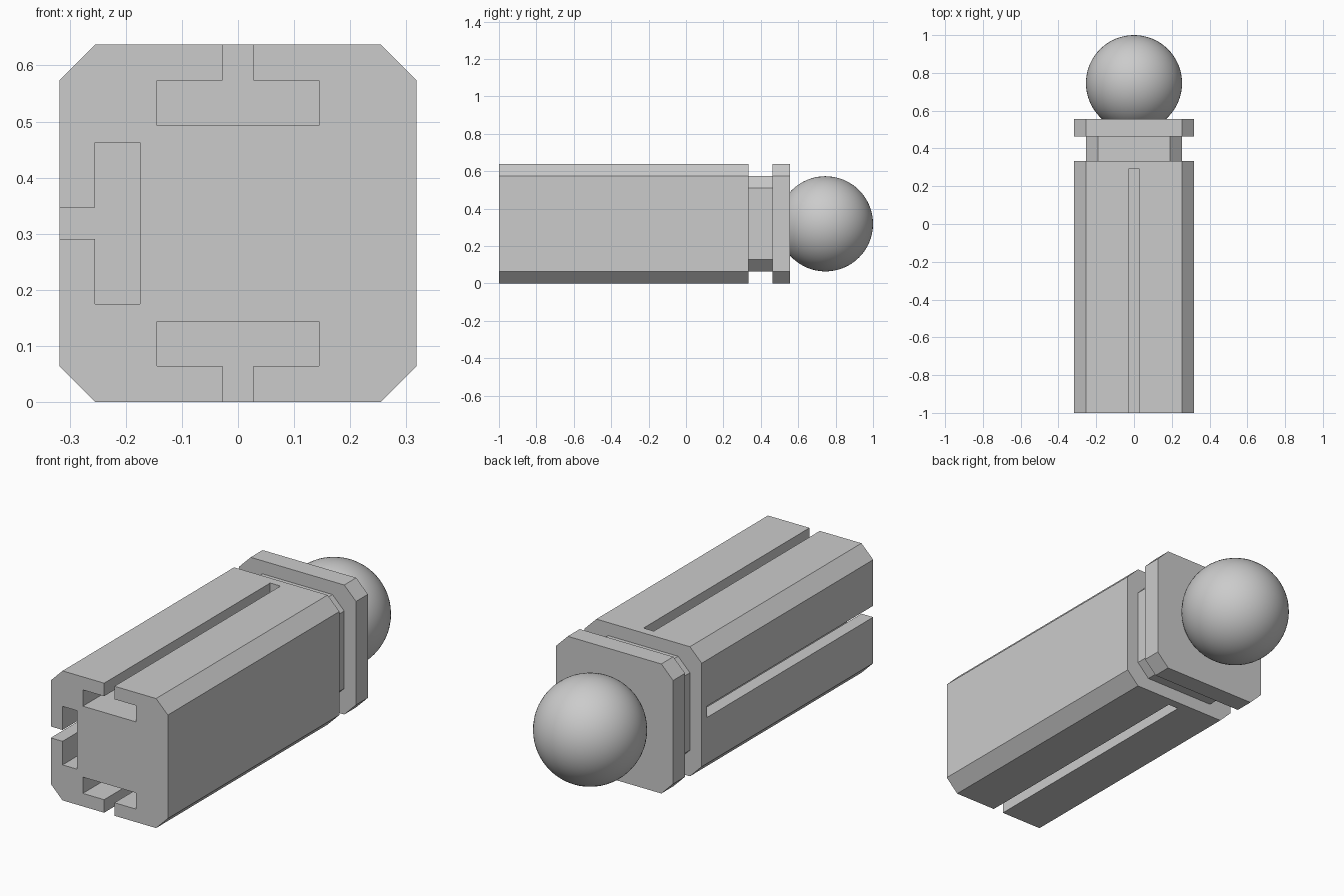
import bpy, bmesh, math
from mathutils import Matrix

if "Cube" in bpy.data.objects:
    bpy.data.objects.remove(bpy.data.objects["Cube"], do_unlink=True)

HALF = 0.3185      # half width of the bar, also the height of its axis
BEVEL = 0.064      # corner chamfer

grey = bpy.data.materials.new("plain grey")
grey.use_nodes = True
grey.diffuse_color = (0.6, 0.6, 0.6, 1)
grey.node_tree.nodes["Principled BSDF"].inputs["Base Color"].default_value = (0.6, 0.6, 0.6, 1)


def prism(name, outline, y0, y1, turn=0):
    """Extrude an x-z outline, centred on the bar axis, from y0 to y1."""
    bm = bmesh.new()
    face = bm.faces.new([bm.verts.new((x, y0, z)) for x, z in outline])
    new = bmesh.ops.extrude_face_region(bm, geom=[face])["geom"]
    bmesh.ops.translate(bm, vec=(0, y1 - y0, 0),
                        verts=[v for v in new if isinstance(v, bmesh.types.BMVert)])
    bmesh.ops.recalc_face_normals(bm, faces=bm.faces)
    bm.transform(Matrix.Translation((0, 0, HALF)) @ Matrix.Rotation(turn, 4, "Y"))
    mesh = bpy.data.meshes.new(name)
    bm.to_mesh(mesh)
    bm.free()
    mesh.materials.append(grey)
    obj = bpy.data.objects.new(name, mesh)
    bpy.context.collection.objects.link(obj)
    return obj


def chamfered_square(h):
    c = h - BEVEL
    return [(-c, -h), (c, -h), (h, -c), (h, c), (c, h), (-c, h), (-h, c), (-h, -c)]


# Bar, neck and end flange
bar = prism("bar", chamfered_square(HALF), -1, 0.333)
prism("neck", chamfered_square(HALF - BEVEL), 0.333, 0.462)
prism("end_flange", chamfered_square(HALF), 0.462, 0.555)

# T-shaped slots in the top, bottom and right sides, open at the front
stem, wing = 0.028, 0.144
neck_z, floor_z, out_z = 0.2545, 0.1745, 0.4
right_half = [(wing, floor_z), (wing, neck_z), (stem, neck_z), (stem, out_z)]
tee = right_half + [(-x, z) for x, z in reversed(right_half)]
for side, turn in (("top", 0), ("bottom", math.pi), ("right", -math.pi / 2)):
    cutter = prism(side + "_slot_cutter", tee, -1.1, 0.29, turn)
    cutter.hide_render = True
    mod = bar.modifiers.new(side + " slot", "BOOLEAN")
    mod.operation = "DIFFERENCE"
    mod.solver = "EXACT"
    mod.object = cutter
    bpy.context.view_layer.objects.active = bar
    bpy.ops.object.modifier_apply(modifier=mod.name)
    bpy.data.objects.remove(cutter, do_unlink=True)

# Ball on the back end
bpy.ops.mesh.primitive_uv_sphere_add(segments=64, ring_count=32, radius=0.2545,
                                     location=(0, 0.7455, HALF))
ball = bpy.context.object
ball.name = "ball"
ball.data.materials.append(grey)
bpy.ops.object.shade_smooth()
